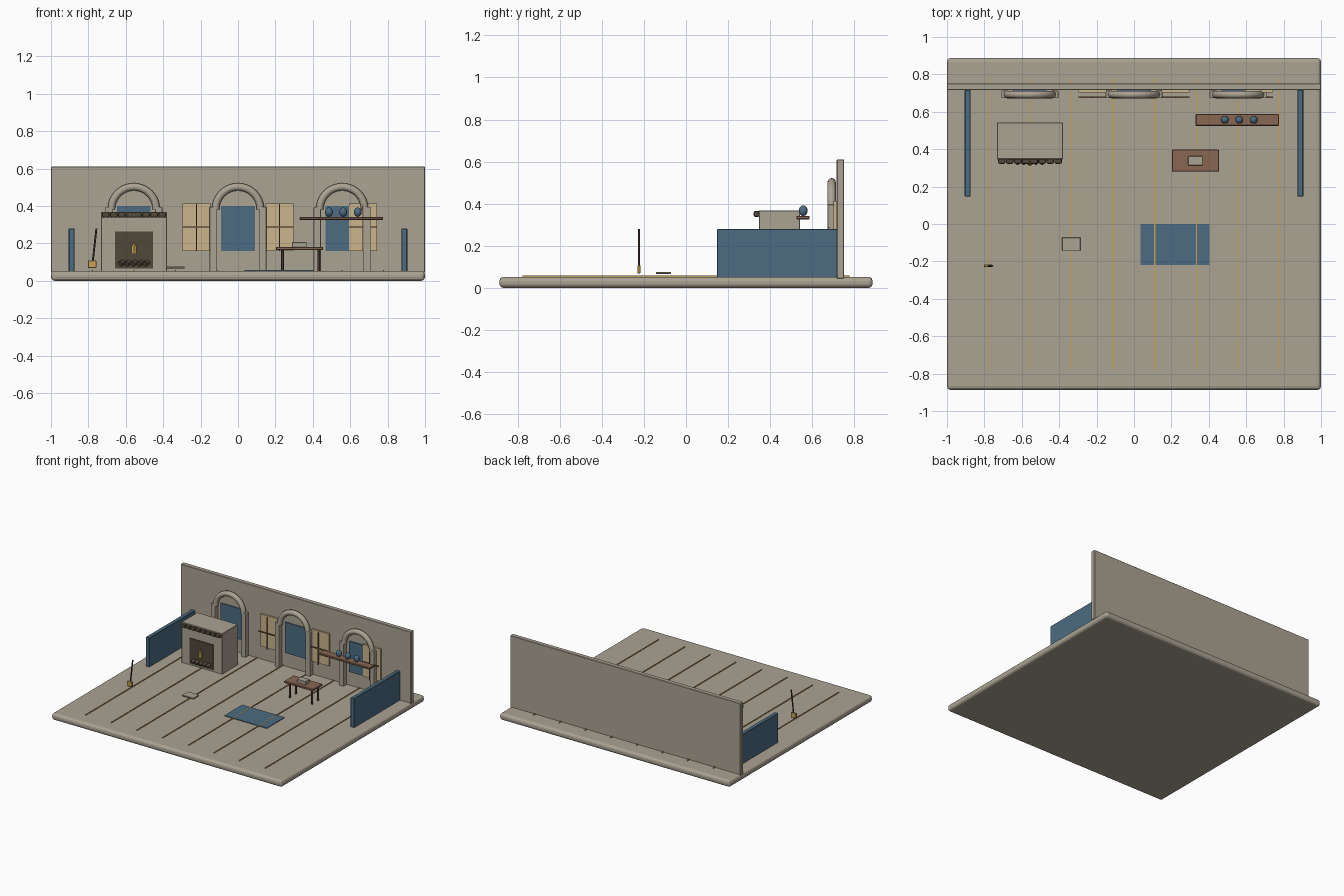
import bpy, bmesh, math
from mathutils import Matrix, Vector

old = bpy.data.objects.get("Cube")
if old:
    bpy.data.objects.remove(old, do_unlink=True)


def material(name, r, g, b):
    m = bpy.data.materials.new(name)
    m.use_nodes = True
    m.diffuse_color = (r, g, b, 1)
    m.node_tree.nodes["Principled BSDF"].inputs["Base Color"].default_value = (r, g, b, 1)
    return m


STONE = material("warm grey stone", 0.41, 0.37, 0.295)
BLUE = material("slate blue", 0.072, 0.15, 0.22)
CREAM = material("cream glass", 0.60, 0.46, 0.26)
WOOD = material("brown wood", 0.25, 0.135, 0.085)
DARK_WOOD = material("dark wood", 0.06, 0.04, 0.03)
SOOT = material("soot", 0.08, 0.066, 0.042)
GOLD = material("gold", 0.58, 0.36, 0.09)


def finish(bm, name, mat, bevel=0, smooth=False, segments=2):
    bmesh.ops.recalc_face_normals(bm, faces=bm.faces)
    me = bpy.data.meshes.new(name)
    bm.to_mesh(me)
    bm.free()
    me.materials.append(mat)
    ob = bpy.data.objects.new(name, me)
    bpy.context.collection.objects.link(ob)
    if bevel:
        mod = ob.modifiers.new("Bevel", "BEVEL")
        mod.width = bevel
        mod.segments = segments
    if smooth:
        bpy.ops.object.select_all(action="DESELECT")
        ob.select_set(True)
        bpy.context.view_layer.objects.active = ob
        bpy.ops.object.shade_smooth_by_angle(angle=math.radians(40))
    return ob


def box(name, mat, xs, ys, zs, bevel=0, segments=2):
    """Box between pairs of limits on each axis."""
    lo, hi = (Vector(p) for p in zip(xs, ys, zs))
    bm = bmesh.new()
    bmesh.ops.create_cube(bm, size=1)
    bmesh.ops.scale(bm, vec=hi - lo, verts=bm.verts)
    bmesh.ops.translate(bm, vec=(lo + hi) / 2, verts=bm.verts)
    return finish(bm, name, mat, bevel, False, segments)


def rod(name, mat, a, b, r1, r2=None, sides=12):
    """Cylinder or cone between two points."""
    a, b = Vector(a), Vector(b)
    d = b - a
    rot = d.to_track_quat("Z", "Y").to_matrix().to_4x4()
    bm = bmesh.new()
    bmesh.ops.create_cone(bm, cap_ends=True, segments=sides, radius1=r1,
                          radius2=r1 if r2 is None else r2, depth=d.length,
                          matrix=Matrix.Translation((a + b) / 2) @ rot)
    return finish(bm, name, mat, smooth=True)


def half_ring(name, mat, centre, radius, tube):
    """Upright half torus facing the front."""
    bm = bmesh.new()
    ring = bmesh.ops.create_circle(
        bm, cap_ends=False, segments=12, radius=tube,
        matrix=Matrix.Translation(centre + Vector((radius, 0, 0))))
    bmesh.ops.spin(bm, geom=ring["verts"] + bm.edges[:], cent=centre,
                   axis=(0, -1, 0), angle=math.pi, steps=20)
    bmesh.ops.holes_fill(bm, edges=[e for e in bm.edges if e.is_boundary])
    return finish(bm, name, mat, smooth=True)


FLOOR = 0.052
SPACING = 0.2225

# Floor slab with rounded rim, and gold lines between the planks
box("floor_slab", STONE, (-1, 1), (-0.887, 0.887), (0, FLOOR), 0.02, 3)
for i in range(8):
    x = (i - 3.5) * SPACING
    box("floor_line", GOLD, (x - 0.003, x + 0.003), (-0.776, 0.776), (0.045, 0.058))

# Back wall and low side walls
box("back_wall", STONE, (-1, 1), (0.716, 0.752), (0.045, 0.61), 0.003, 1)
for s in (-1, 1):
    box("side_wall", BLUE, (s * 0.889 - 0.016, s * 0.889 + 0.016),
        (0.147, 0.718), (0.045, 0.28), 0.003, 1)

# Arches with blue panels behind them
for x in (-0.557, 0, 0.557):
    half_ring("arch", STONE, Vector((x, 0.692, 0.382)), 0.12, 0.02)
    for s in (-1, 1):
        c = x + s * 0.133
        box("arch_post", STONE, (c - 0.019, c + 0.019), (0.673, 0.713),
            (0.045, 0.395), 0.004)
    box("arch_panel", BLUE, (x - 0.09, x + 0.09), (0.708, 0.718), (0.16, 0.40))

# Windows with crossed bars
for i in (-1, 1, 3):
    x = i * SPACING
    box("window_pane", CREAM, (x - 0.075, x + 0.075), (0.702, 0.718), (0.16, 0.412))
    box("window_bar_upright", WOOD, (x - 0.003, x + 0.003), (0.673, 0.682), (0.16, 0.412))
    box("window_bar_level", WOOD, (x - 0.075, x + 0.075), (0.673, 0.682), (0.284, 0.290))

# Fireplace block, opening, stone row, logs and flame
box("fireplace", STONE, (-0.733, -0.38), (0.346, 0.543), (0.045, 0.368), 0.003, 1)
box("fireplace_opening", SOOT, (-0.657, -0.455), (0.339, 0.35), (0.065, 0.263))
for i in range(8):
    x = -0.556 + (i - 3.5) * 0.043
    box("mantel_stone", SOOT, (x - 0.02, x + 0.02), (0.322, 0.35), (0.337, 0.366), 0.008)
for i in range(5):
    x = -0.556 + (i - 2) * 0.033
    rod("log", SOOT, (x - 0.008, 0.325, 0.09), (x + 0.008, 0.345, 0.1), 0.014)
rod("flame", GOLD, (-0.556, 0.325, 0.142), (-0.556, 0.325, 0.188), 0.016, sides=6)
rod("flame_tip", GOLD, (-0.556, 0.325, 0.188), (-0.556, 0.325, 0.21), 0.011, 0.003, 6)

# Shelf with three vases
box("shelf", WOOD, (0.33, 0.775), (0.525, 0.588), (0.326, 0.342), 0.003, 1)
for x in (0.486, 0.563, 0.64):
    bm = bmesh.new()
    bmesh.ops.create_uvsphere(bm, u_segments=16, v_segments=10, radius=0.021)
    bmesh.ops.scale(bm, vec=(1, 1, 1.2), verts=bm.verts)
    bmesh.ops.translate(bm, vec=(x, 0.557, 0.367), verts=bm.verts)
    finish(bm, "vase", BLUE, smooth=True)

# Table with a book
box("table_top", WOOD, (0.203, 0.455), (0.28, 0.398), (0.164, 0.181), 0.003, 1)
for x in (0.238, 0.432):
    for y in (0.302, 0.376):
        rod("table_leg", DARK_WOOD, (x, y, 0.05), (x, y, 0.168), 0.007)
box("book", STONE, (0.29, 0.367), (0.313, 0.364), (0.179, 0.206), 0.002, 1)

# Rug and loose floor tile
box("rug", BLUE, (0.036, 0.404), (-0.22, 0.001), (0.048, 0.057))
box("floor_tile", STONE, (-0.385, -0.286), (-0.143, -0.072), (0.066, 0.076), 0.002, 1)

# Broom
box("broom_head", GOLD, (-0.803, -0.757), (-0.231, -0.216), (0.068, 0.108), 0.003, 1)
rod("broom_handle", DARK_WOOD, (-0.777, -0.223, 0.1), (-0.757, -0.223, 0.28), 0.005)
